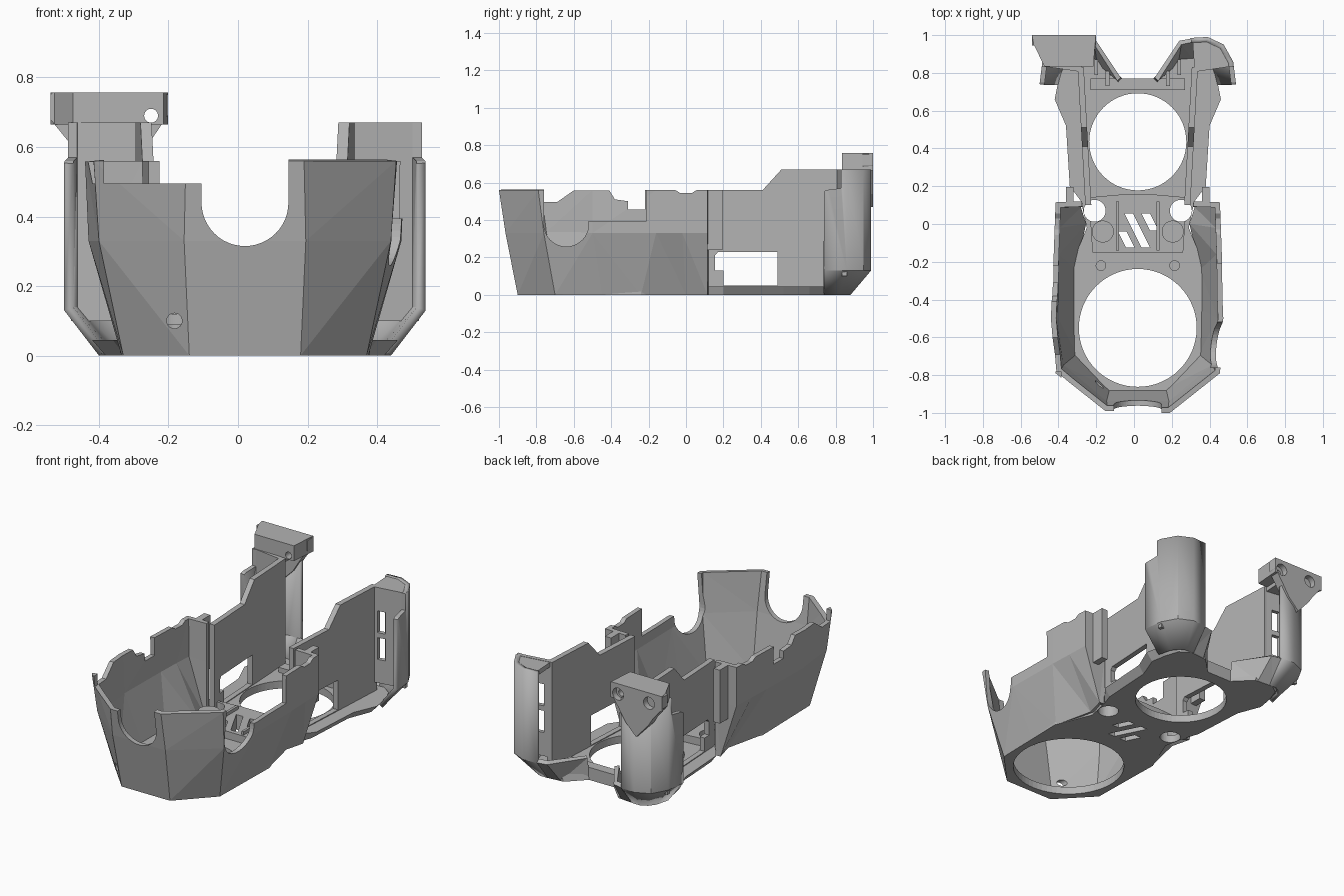
import bpy, bmesh, math

cube = bpy.data.objects.get("Cube")
if cube:
    bpy.data.objects.remove(cube)

CX = 0.02  # symmetry plane of the housing
grey = bpy.data.materials.new("plain_grey")
grey.use_nodes = True
tone = (0.45, 0.45, 0.45, 1)
grey.diffuse_color = tone
grey.node_tree.nodes["Principled BSDF"].inputs["Base Color"].default_value = tone


def finish(name, bm, recalc=True):
    if recalc:
        bmesh.ops.recalc_face_normals(bm, faces=bm.faces)
    mesh = bpy.data.meshes.new(name)
    bm.to_mesh(mesh)
    bm.free()
    mesh.materials.append(grey)
    ob = bpy.data.objects.new(name, mesh)
    bpy.context.scene.collection.objects.link(ob)
    return ob


def prism(name, pts, lo, hi, axis="z"):
    """Extrude a 2D outline along an axis."""
    place = {"x": lambda a, b, h: (h, a, b),
             "y": lambda a, b, h: (a, h, b),
             "z": lambda a, b, h: (a, b, h)}[axis]
    bm = bmesh.new()
    rows = [[bm.verts.new(place(a, b, h)) for a, b in pts] for h in (lo, hi)]
    bm.faces.new(rows[0])
    bm.faces.new(rows[1])
    n = len(pts)
    for i in range(n):
        j = (i + 1) % n
        bm.faces.new((rows[0][i], rows[0][j], rows[1][j], rows[1][i]))
    return finish(name, bm)


def box(name, x, y, z):
    return prism(name, [(x[0], y[0]), (x[1], y[0]), (x[1], y[1]), (x[0], y[1])], *z)


def disc(name, a, b, r, lo, hi, axis="z", n=48):
    pts = [(a + r * math.cos(2 * math.pi * i / n), b + r * math.sin(2 * math.pi * i / n))
           for i in range(n)]
    return prism(name, pts, lo, hi, axis)


def shell(name, rings, thick):
    """Skin between stacked open paths (counter-clockwise), thickened inwards."""
    bm = bmesh.new()
    rows = [[bm.verts.new((x, y, z)) for x, y in pts] for z, pts in rings]
    for lo, hi in zip(rows, rows[1:]):
        for i in range(len(lo) - 1):
            bm.faces.new((lo[i], lo[i + 1], hi[i + 1], hi[i]))
    bmesh.ops.triangulate(bm, faces=bm.faces)
    ob = finish(name, bm, False)
    mod = ob.modifiers.new("thickness", "SOLIDIFY")
    mod.thickness = thick
    mod.offset = -1
    mod.use_even_offset = True
    return ob


def cut(ob, *cutters):
    for c in cutters:
        mod = ob.modifiers.new("cut", "BOOLEAN")
        mod.operation = "DIFFERENCE"
        mod.solver = "EXACT"
        mod.object = c
        c.hide_render = True
        c.hide_viewport = True
        c.display_type = "WIRE"


def smooth(ob):
    bpy.ops.object.select_all(action="DESELECT")
    bpy.context.view_layer.objects.active = ob
    ob.select_set(True)
    bpy.ops.object.shade_smooth_by_angle(angle=math.radians(32))


def side(pts, s):
    """Place half-model points on one side, keeping the winding."""
    out = [(CX + s * u, y) for u, y in pts]
    return out if s > 0 else out[::-1]


def both(pts):
    return side(pts, -1) + side(pts, 1)


# Floor plate with two large fan openings; the rear edge slants under
half = [(.16, -.9), (.35, -.7), (.36, -.24), (.27, -.02), (.3, .12), (.36, .2),
        (.38, .52), (.44, .66), (.42, .76), (.39, .84), (.33, .88), (.2, .87), (.09, .77)]
floor = prism("floor_plate", both(half), 0, .045)
for v in floor.data.vertices:
    if v.co.z < .01 and v.co.y > .15:
        v.co.x = CX + (v.co.x - CX) * .91
fan_holes = [disc("front_fan_cutter", CX, -.55, .312, -.1, .3, n=64),
             disc("rear_fan_cutter", CX, .435, .257, -.1, .3, n=64)]
screw_holes = [disc("screw_cutter", CX + s * .228, .07, .058, -.1, .3) for s in (-1, 1)]
slots = []
for x, top, length in ((-.05, .055, .18), (-.085, -.04, .085), (.04, .055, .09)):
    end, slant = top - length, length / 2
    slots.append(prism("slot_cutter", [(x, top), (x + .045, top),
                 (x + .045 + slant, end), (x + slant, end)], -.1, .3))
cut(floor, *fan_holes, *screw_holes, *slots)

# Raised deck between the openings, with bosses
deck = prism("centre_deck", both([(.1, -.15), (.24, -.15), (.25, .0), (.27, .14), (.1, .155)]),
             .04, .09)
cut(deck, *screw_holes, *slots, fan_holes[1])
for s in (-1, 1):
    disc("large_boss", CX + s * .185, -.04, .058, .08, .12)
    disc("small_boss", CX + s * .195, -.22, .028, .04, .09, n=24)
    box("deck_rail", sorted((CX + s * .1, CX + s * .115)), (-.14, .12), (.08, .11))

# Faceted front bowl: three stacked outlines, ending in transverse walls
low = [(.16, -.9), (.35, -.7), (.355, -.45), (.355, -.24), (.3, .0), (.33, .115), (.295, .12)]
mid = [(.175, -.965), (.42, -.76), (.45, -.5), (.445, -.16), (.44, -.02), (.435, .115),
       (.295, .12)]
high = [(.17, -1), (.435, -.79), (.46, -.5), (.445, -.16), (.44, -.02), (.435, .115),
        (.295, .12)]
bowl = shell("front_bowl", [(0, both(low)), (.33, both(mid)), (.56, both(high))], .028)

# Rim notches
arc = [(CX + .125 * math.cos(a), .44 + .125 * math.sin(a))
       for a in [math.pi + math.pi * i / 24 for i in range(25)]]
front_notch = prism("front_notch_cutter", arc + [(CX + .125, .7), (CX - .125, .7)],
                    -1.2, -.7, "y")
front_step = prism("front_step_cutter", [(-.385, .495), (0, .495), (0, .7), (-.385, .7)],
                   -1.2, -.7, "y")
round_notch = [(-.64 + .12 * math.cos(a), .378 + .12 * math.sin(a))
               for a in [math.pi + math.pi * i / 20 for i in range(21)]]
left_notch = prism("left_rim_cutter", round_notch + [(-.52, .395), (-.21, .395), (-.21, .7),
                   (-.76, .7)], .3, .7, "x")
right_notch = prism("right_rim_cutter", [(-.78, .495), (-.69, .495), (-.6, .558), (-.41, .558),
                    (-.38, .51), (-.31, .5), (-.31, .455), (-.22, .455), (-.22, .7),
                    (-.78, .7)], -.7, -.3, "x")
dip = prism("rim_dip_cutter", [(-.06, .562), (-.03, .543), (.03, .543), (.06, .562),
            (.06, .6), (-.06, .6)], -.7, .7, "x")
port = disc("front_port_cutter", -.183, .1, .022, -1.2, -.6, "y", 24)
cut(bowl, front_notch, front_step, left_notch, right_notch, dip, port)

# Rear side walls with stepped tops and windows
window = prism("window_cutter", [(.2, .05), (.49, .05), (.49, .228), (.17, .228), (.155, .21),
               (.155, .13), (.2, .13)], -.7, .7, "x")
profile = [(.1, .02), (.83, .02), (.83, .67), (.51, .67), (.41, .56), (.1, .56)]
for s in (-1, 1):
    word = "left" if s > 0 else "right"
    wall = prism(word + "_side_wall", profile, -.016, .016, "x")
    for v in wall.data.vertices:
        v.co.x += CX + s * (.262 + .055 * (v.co.y - .1))
    cut(wall, window)

    # Curved corner post, tapering under, open towards the inside
    foot = [(.42, .74), (.4, .82), (.37, .86), (.33, .88), (.28, .88)]
    full = [(.52, .74), (.505, .86), (.455, .95), (.37, .99), (.28, .985)]
    rings = [(0, side(foot, s)), (.13, side(full, s)), (.67, side(full, s))]
    post = shell(word + "_corner_post", rings, .026)
    step = prism("post_step_cutter", [(.7, .53), (.75, .56), (.83, .57), (.83, .8), (.7, .8)],
                 -.7, .7, "x")
    cut(post, step)
    smooth(post)

    # Vented panel closing the front of the post, and the post's cap
    panel = prism(word + "_vent_panel",
                  side([(.3, .805), (.5, .835), (.5, .86), (.3, .83)], s), .1, .67)
    cut(panel, *[box("vent_cutter", sorted((CX + s * .335, CX + s * .385)), (.7, .9), z)
                 for z in ((.24, .37), (.4, .53))])
    prism(word + "_post_cap", side([(.3, .82), (.49, .845), (.44, .95), (.37, .98), (.29, .975)],
                                   s), .64, .668)

    # Angled foot bracket running in from the post
    shell(word + "_foot_bracket",
          [(0, side([(.3, .88), (.2, .87), (.08, .765)], s)),
           (.13, side([(.3, .985), (.22, .97), (.09, .775)], s))], .025)
    for u, y in ((.15, .79), (.21, .85)):
        box("bracket_rib", sorted((CX + s * u, CX + s * (u + .02))), (y - .06, y + .02), (.04, .1))

    # Clip tab behind the transverse wall
    box(word + "_clip_tab", sorted((CX + s * .34, CX + s * .38)), (.1, .195), (.24, .56))

# Cross bar at the rear of the floor
box("rear_cross_bar", (CX - .25, CX + .25), (.71, .77), (.03, .075))

# Mounting head on the right post
tip = [(-.54, .75), (-.533, .757), (-.21, .757), (-.202, .75), (-.202, .69), (-.25, .62),
       (-.3, .54), (-.37, .47), (-.45, .56), (-.475, .6), (-.54, .68)]
head = prism("mounting_head", tip, .945, 1, "y")
cap = prism("head_cap", [(-.54, 1), (-.53, .95), (-.475, .835), (-.215, .835), (-.202, 1)],
            .665, .757)
inner_bolt = disc("inner_bolt_cutter", -.25, .69, .02, .7, 1.1, "y", 24)
holes = [inner_bolt] + [disc("head_counterbore_cutter", x, .695, .036, .965, 1.1, "y", 32)
                        for x in (-.455, -.25)]
cut(head, *holes)
cut(cap, *holes)
